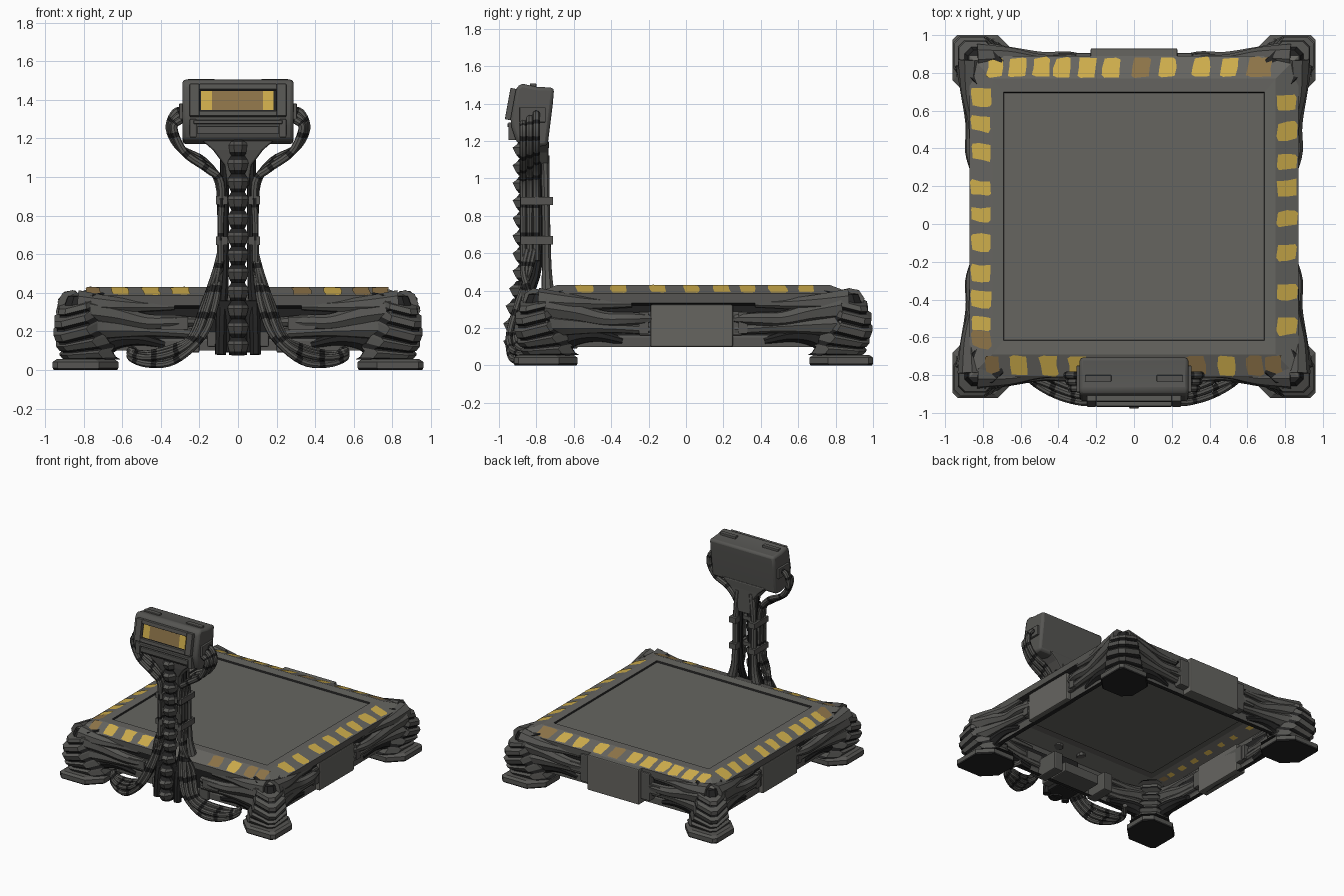
import bpy, bmesh, math, random
from mathutils import Vector, Matrix

if "Cube" in bpy.data.objects:
    bpy.data.objects.remove(bpy.data.objects["Cube"])

random.seed(4)
YC = 0.04  # centre of the platform in y


def material(name, rgb):
    m = bpy.data.materials.new(name)
    m.diffuse_color = (*rgb, 1)
    m.use_nodes = True
    m.node_tree.nodes["Principled BSDF"].inputs["Base Color"].default_value = m.diffuse_color
    return m


GREY, DARK, BLACK, YELLOW, BROWN = range(5)
MATS = [material("plate grey", (0.132, 0.130, 0.118)),
        material("dark metal", (0.092, 0.091, 0.085)),
        material("gap black", (0.017, 0.017, 0.017)),
        material("warning yellow", (0.62, 0.42, 0.072)),
        material("worn ochre", (0.27, 0.175, 0.066))]


def finish(bm, name, smooth=None, bevel=0, recalc=True):
    if recalc:
        bmesh.ops.recalc_face_normals(bm, faces=bm.faces)
    me = bpy.data.meshes.new(name)
    bm.to_mesh(me)
    bm.free()
    for m in MATS:
        me.materials.append(m)
    ob = bpy.data.objects.new(name, me)
    bpy.context.collection.objects.link(ob)
    if bevel:
        b = ob.modifiers.new("bevel", 'BEVEL')
        b.width, b.segments, b.limit_method = bevel, 2, 'ANGLE'
    if smooth:
        bpy.context.view_layer.objects.active = ob
        ob.select_set(True)
        bpy.ops.object.shade_smooth_by_angle(angle=math.radians(smooth))
        ob.select_set(False)
    return ob


def skin(bm, loops, mats, end=True):
    """Bridge equal-length point loops; mats gives the colour of each band."""
    vs = [[bm.verts.new(p) for p in loop] for loop in loops]
    n = len(vs[0])
    for k, (a, b) in enumerate(zip(vs, vs[1:])):
        for i in range(n):
            j = (i + 1) % n
            bm.faces.new((a[i], a[j], b[j], b[i])).material_index = mats[k % len(mats)]
    first = bm.faces.new(vs[0])
    first.material_index = mats[0]
    if end:
        bm.faces.new(vs[-1]).material_index = mats[(len(vs) - 2) % len(mats)]
    return first


def box(bm, x0, x1, y0, y1, z0, z1, mat=DARK, matrix=Matrix()):
    loops = [[matrix @ Vector((x, y, z)) for x, y in ((x0, y0), (x1, y0), (x1, y1), (x0, y1))]
             for z in (z0, z1)]
    skin(bm, loops, [mat])


def tube(bm, pts, mats=(DARK,), sides=8, sub=5):
    """Smooth tapered tube through (x, y, z, radius) points."""
    p = [Vector(q) for q in pts]
    p = [2 * p[0] - p[1]] + p + [2 * p[-1] - p[-2]]
    path = []
    for i in range(1, len(p) - 2):
        a, b, c, d = p[i - 1:i + 3]
        for s in range(sub):
            t = s / sub
            path.append(0.5 * (2 * b + (c - a) * t + (2 * a - 5 * b + 4 * c - d) * t ** 2
                               + (3 * b - a - 3 * c + d) * t ** 3))
    path.append(p[-2])
    side, loops = Vector((0.3, 1, 0.2)), []
    for i, q in enumerate(path):
        t = (path[min(i + 1, len(path) - 1)] - path[max(i - 1, 0)]).to_3d().normalized()
        u = (side - t * side.dot(t)).normalized()
        side, v = u, t.cross(u)
        loops.append([q.to_3d() + q[3] * (u * math.cos(w) + v * math.sin(w))
                      for w in (2 * math.pi * k / sides for k in range(sides))])
    skin(bm, loops, mats)


# Deck: one folded sheet, recessed panel, sloping edge and walls, hollow below
rings = [(0.688, 0.654, 0.416), (0.692, 0.658, 0.428), (0.75, 0.73, 0.43), (0.87, 0.85, 0.385),
         (0.87, 0.85, 0.335), (0.835, 0.815, 0.32), (0.82, 0.80, 0.16), (0.825, 0.805, 0.15),
         (0.825, 0.805, 0.10), (0.79, 0.77, 0.10)]
bm = bmesh.new()
panel = skin(bm, [[(sx * hx, YC + sy * hy, z) for sx, sy in ((1, 1), (-1, 1), (-1, -1), (1, -1))]
                  for hx, hy, z in rings],
             [BLACK, GREY, GREY, DARK, BLACK, BLACK, DARK, DARK, BLACK], end=False)
panel.material_index = GREY
finish(bm, "weighing_deck")

# Warning stripes on the sloping edge: (position, worn)
stripes = {
    "back": [(-.735, 0), (-.62, 0), (-.49, 0), (-.38, 0), (-.25, 0), (-.12, 0), (.04, 1), (.18, 0),
             (.355, 0), (.50, 0), (.64, 1), (.69, 1)],
    "front": [(-.75, 1), (-.61, 0), (-.45, 0), (-.30, 0), (.33, 1), (.49, 0), (.64, 1), (.74, 1)],
    "left": [(.67, 0), (.53, 0), (.38, 0), (.19, 0), (.05, 0), (-.1, 0), (-.26, 0), (-.4, 0),
             (-.53, 0), (-.61, 1)],
    "right": [(.64, 0), (.49, 0), (.33, 0), (.19, 0), (.03, 0), (-.15, 0), (-.36, 0), (-.54, 0)]}
for edge, items in stripes.items():
    bm = bmesh.new()
    for pos, worn in items:
        w = random.uniform(0.037, 0.047)
        shape = [(a * w + b + random.uniform(-.006, .006), t + random.uniform(-.04, .04))
                 for a, b, t in ((-1, -.006, .14), (-.7, 0, .06), (.9, 0, .08), (1, 0, .5),
                                 (1, .004, .88), (.6, .004, .95), (-.9, .004, .9), (-1, 0, .5))]
        # the left edge also shows its stripes through on the underside
        for lift in ((.003, -.003) if edge == "left" else (.003,)):
            q = []
            for s, t in shape:
                if lift < 0:
                    s, t = s * .7, .25 + .35 * t
                s, d, z = pos + s, 0.12 * t, 0.43 - 0.045 * t + lift
                q.append({"back": (s, YC + .73 + d, z), "front": (s, YC - .73 - d, z),
                          "left": (-.75 - d, s, z), "right": (.75 + d, s, z)}[edge])
            f = bm.faces.new([bm.verts.new(v) for v in q])
            f.material_index = BROWN if worn else YELLOW
            f.normal_update()
            if f.normal.z * lift < 0:
                f.normal_flip()
    finish(bm, edge + "_stripes", recalc=False)

# Side and back centre panels with raised plates
bm = bmesh.new()
for s in (1, -1):
    box(bm, s * 0.78, s * 0.862, -0.19, 0.25, 0.10, 0.325, GREY)
    box(bm, s * 0.78, s * 0.85, -0.25, 0.30, 0.16, 0.29, DARK)
box(bm, -0.23, 0.23, 0.80, 0.93, 0.10, 0.385, GREY)
box(bm, -0.31, 0.31, 0.80, 0.905, 0.14, 0.36, DARK)
finish(bm, "centre_panels", bevel=0.008)

# Corner legs: chamfered feet, stacked ribs and sinewy arms running along the walls
outer = [(0.055, .915), (0.12, .93), (0.19, .95), (0.26, .96), (0.325, .945), (0.385, .915)]
arms = [[(.865, .83, .345, .07), (.868, .66, .335, .048), (.85, .50, .33, .03), (.85, .33, .33, .02)],
        [(.87, .80, .31, .075), (.86, .64, .285, .056), (.85, .48, .25, .042), (.858, .34, .25, .036),
         (.835, .22, .25, .024)],
        [(.87, .80, .22, .075), (.85, .66, .215, .055), (.84, .45, .205, .032), (.83, .22, .19, .026)],
        [(.80, .75, .09, .07), (.81, .65, .15, .055), (.82, .52, .16, .035), (.81, .38, .13, .022)]]
arm_mats = [DARK, DARK, DARK, BLACK]


def leg_ring(c, h, z, sx, sy, side_cut, corner_cut, inner_cut, sag=0):
    a, k, b = side_cut, corner_cut, inner_cut
    pts = [(h, -h + a), (h, h - k), (h - k, h), (-h + a, h), (-h, h - a), (-h, -h + b),
           (-h + b, -h), (h - a, -h)]
    return [(sx * (c + x), YC + sy * (c + y), z - sag * (x + y)) for x, y in pts]


for sx, sy, label in ((1, 1, "back_right"), (-1, 1, "back_left"), (1, -1, "front_right"), (-1, -1, "front_left")):
    bm = bmesh.new()
    skin(bm, [leg_ring(.79, h, z, sx, sy, .10, .025, .06)
              for h, z in ((.165, 0), (.17, .01), (.17, .042), (.15, .056))], [BLACK, DARK, DARK])
    finish(bm, label + "_foot")
    bm = bmesh.new()
    loops = []
    for (z, e), (z2, e2) in zip(outer, outer[1:]):
        for f, inset in ((0, .026), (.15, .008), (.6, 0), (.86, .022)):
            zz = z + (z2 - z) * f
            h = 0.145 - 0.11 * zz
            sag = .25 * min(1, max(0, (zz - .05) / .15))
            loops.append(leg_ring(e + (e2 - e) * f - inset - h, h, zz, sx, sy, .07, .035, .08, sag))
    loops.append(leg_ring(.79, .09, .395, sx, sy, .05, .03, .05, .1))
    skin(bm, loops, [BLACK, DARK, DARK, BLACK])
    finish(bm, label + "_ribbed_leg")
    bm = bmesh.new()
    for pts, mat in zip(arms, arm_mats):
        for swap in (False, True):
            tube(bm, [(sx * (y if swap else x), YC + sy * ((x - .02) if swap else y), z, r)
                      for x, y, z, r in pts], (mat,))
    # couplings where the arms plug in
    box(bm, sx * .26, sx * .40, YC + sy * .79, YC + sy * .865, .21, .275)
    box(bm, sx * .79, sx * .862, YC + sy * .24, YC + sy * .29, .17, .285)
    finish(bm, label + "_arms", smooth=40)

# Spine: pointed vertebrae climbing the front of the post
bm = bmesh.new()
for i in range(12):
    z = 0.075 + i * 0.094
    y = -0.875 - 0.05 * max(0, min(1, (0.45 - z) / 0.25))

    def ring(w, f, zz):
        return [(-w, y + .03, zz), (-w, y, zz), (-w * .4, y - f, zz), (w * .4, y - f, zz), (w, y, zz), (w, y + .03, zz)]
    skin(bm, [ring(.034, .018, z), ring(.045, .034, z + .02), ring(.054, .052, z + .056),
              ring(.05, .03, z + .072), ring(.034, .012, z + .096)], [BLACK, DARK, DARK, BLACK])
finish(bm, "spine")

# Post core and rear rails
bm = bmesh.new()
tube(bm, [(0, -.90, .08, .05), (0, -.87, .35, .045), (0, -.84, .6, .03), (0, -.83, 1.1, .035)], (BLACK,))
for s in (1, -1):
    tube(bm, [(s * .11, -.74, .40, .035), (s * .085, -.745, .55, .026), (s * .08, -.75, .9, .022),
              (s * .06, -.755, 1.12, .026)])
    tube(bm, [(s * .09, -.90, .08, .03), (s * .085, -.88, .3, .03), (s * .07, -.79, .55, .024),
              (s * .07, -.79, 1.12, .024)], (BLACK,))
    for z in (.67, .88):
        box(bm, s * .055, s * .115, -.885, -.71, z - .022, z + .022)
for z in (.67, .88):
    box(bm, -.08, .08, -.86, -.80, z - .015, z + .015)
finish(bm, "post_rails_and_clamps", smooth=40)

# Cables: loops beside the head, and bundles sweeping out under the deck
bm = bmesh.new()
for s in (1, -1):
    for k in range(3):
        o, y = k * .022, -.80 - k * .035
        tube(bm, [(s * .26, y, 1.345 - o, .02), (s * (.325 - o / 2), y, 1.335 - o, .02),
                  (s * (.355 - o / 2), y, 1.25, .02), (s * (.30 - o / 2), y, 1.15 - o / 2, .02),
                  (s * (.18 - o / 2), y, 1.085 - o, .02), (s * (.10 - o / 4), y, .97, .02),
                  (s * .09, y, .75, .017), (s * .09, y, .56, .019)], (DARK, DARK, DARK, BLACK))
    for k in range(6):
        t, r = k / 5, .018
        y = -.93 + .035 * (k % 3)
        tube(bm, [(s * .088, -.81 - .02 * (k % 3), .62, r), (s * (.095 + .025 * t), -.84 - .015 * (k % 3), .50, r),
                  (s * (.12 + .06 * t), y + .03, .33, r), (s * (.185 + .06 * t), y - .015, .17, r),
                  (s * .33, y - .005, .045 + .075 * t, r), (s * .47, y + .05, .03 + .055 * t, r),
                  (s * .56, -.80, .07 + .03 * t, r), (s * .5, -.70, .11, r)], (DARK, DARK, DARK, BLACK))
finish(bm, "cables", smooth=40)

# Head: side profile extruded across, tapering neck below
profile = [(-.705, 1.485), (-.80, 1.49), (-.88, 1.508), (-.908, 1.485), (-.938, 1.32), (-.932, 1.27),
           (-.905, 1.19), (-.80, 1.17), (-.74, 1.175), (-.712, 1.40)]
bm = bmesh.new()
skin(bm, [[(x, y, z) for y, z in profile] for x in (-.288, .288)], [DARK])
finish(bm, "head_housing", bevel=0.022, smooth=30)
bm = bmesh.new()
skin(bm, [[(sx * w, y, z) for sx, y in ((-1, f), (1, f), (1, b), (-1, b))] for w, f, b, z in
          ((.055, -.84, -.735, .95), (.07, -.86, -.735, 1.06), (.13, -.88, -.735, 1.14), (.20, -.89, -.732, 1.2))], [DARK])
finish(bm, "neck", bevel=0.01)

# Screen, bezel and lower slot on the tilted face (local: y out of the face, z up along it)
tilt = Matrix.Translation((0, -.924, 1.395)) @ Matrix.Rotation(math.radians(-10.3), 4, 'X')
bm = bmesh.new()
for s in (1, -1):
    box(bm, s * .20, s * .25, -.03, .01, -.085, .085, DARK, tilt)
box(bm, -.20, .20, -.03, .01, .055, .085, DARK, tilt)
box(bm, -.20, .20, -.03, .01, -.085, -.058, DARK, tilt)
box(bm, -.20, .20, -.004, .004, -.058, .055, BLACK, tilt)
box(bm, -.23, .23, -.955, -.91, 1.275, 1.295, DARK)
box(bm, -.21, .21, -.945, -.90, 1.225, 1.262, DARK)
for s in (1, -1):
    box(bm, s * .215, s * .25, -.95, -.89, 1.205, 1.30)
    box(bm, s * .12, s * .26, -.835, -.80, 1.48, 1.508)   # top ridges
    box(bm, s * .26, s * .305, -.89, -.75, 1.30, 1.38)    # cable sockets
finish(bm, "bezel_and_trim", bevel=0.006)
bm = bmesh.new()
box(bm, -.135, .13, -.010, -.003, -.05, .05, BROWN, tilt)
box(bm, -.192, -.135, -.010, -.003, -.05, .05, YELLOW, tilt)
box(bm, .13, .185, -.010, -.003, -.05, .05, YELLOW, tilt)
finish(bm, "screen")

# Mounting bracket joining the post to the underside
bm = bmesh.new()
box(bm, -.16, .16, -.87, -.60, .12, .20, DARK)
for s in (1, -1):
    box(bm, s * .20, s * .28, -.78, -.58, .09, .24, DARK)
box(bm, -.10, .10, -.90, -.76, .09, .36, BLACK)
finish(bm, "post_bracket", bevel=0.008)
